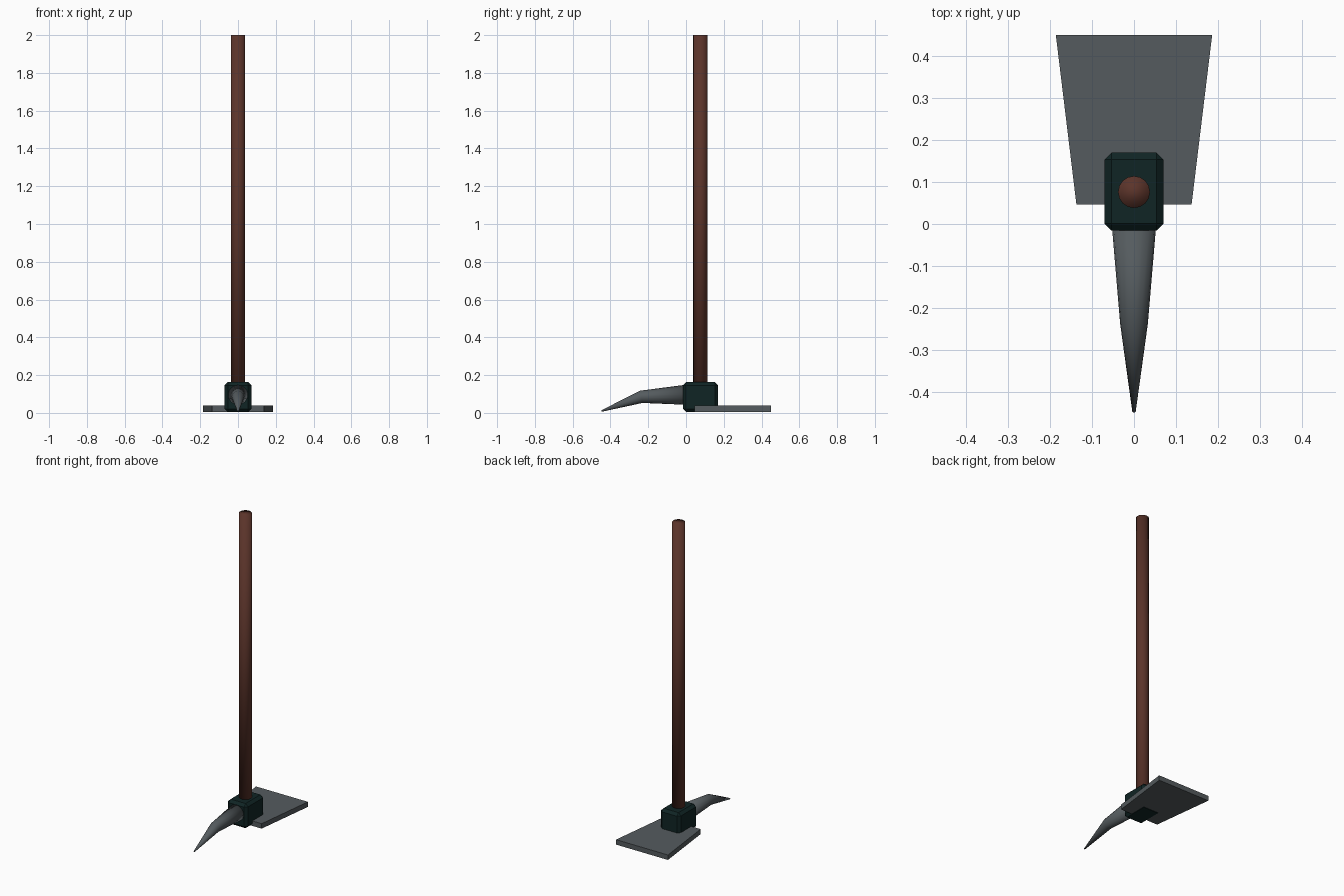
import bpy, bmesh, math
from mathutils import Vector

if "Cube" in bpy.data.objects:
    bpy.data.objects.remove(bpy.data.objects["Cube"])


def material(name, rgb):
    m = bpy.data.materials.new(name)
    m.diffuse_color = (*rgb, 1)
    m.use_nodes = True
    m.node_tree.nodes["Principled BSDF"].inputs["Base Color"].default_value = m.diffuse_color
    return m


wood = material("dark wood", (0.105, 0.034, 0.023))
steel = material("grey steel", (0.09, 0.105, 0.113))
iron = material("dark green iron", (0.005, 0.018, 0.018))


def finish(bm, name, mat, smooth=False):
    bmesh.ops.recalc_face_normals(bm, faces=bm.faces)
    me = bpy.data.meshes.new(name)
    for f in bm.faces:
        f.smooth = smooth
    bm.to_mesh(me)
    bm.free()
    me.materials.append(mat)
    ob = bpy.data.objects.new(name, me)
    bpy.context.collection.objects.link(ob)
    return ob


def loft(rings, sides):
    """Tube through rings of (centre, radius, tangent)."""
    bm = bmesh.new()
    loops = []
    for centre, r, tangent in rings:
        t = Vector(tangent).normalized()
        u = Vector((1, 0, 0))
        v = t.cross(u)
        angles = [2 * math.pi * i / sides for i in range(sides)]
        loops.append([bm.verts.new(Vector(centre) + r * (math.cos(a) * u + math.sin(a) * v))
                      for a in angles])
    for a, b in zip(loops, loops[1:]):
        for i in range(sides):
            j = (i + 1) % sides
            bm.faces.new((a[i], a[j], b[j], b[i]))
    bm.faces.new(loops[0])
    bm.faces.new(loops[-1])
    return bm


# Handle
up = (0, 0, 1)
finish(loft([((0, 0.076, 0.06), 0.038, up), ((0, 0.076, 2.0), 0.038, up)], 16),
       "handle", wood, True)

# Chamfered socket block
bm = bmesh.new()
bmesh.ops.create_cube(bm, size=1)
bmesh.ops.scale(bm, vec=(0.141, 0.186, 0.159), verts=bm.verts)
bmesh.ops.translate(bm, vec=(0, 0.077, 0.0835), verts=bm.verts)
bmesh.ops.bevel(bm, geom=bm.edges[:], offset=0.017, segments=1, affect='EDGES')
finish(bm, "socket_block", iron)

# Flared flat blade
bm = bmesh.new()
outline = [(-0.137, 0.046), (0.137, 0.046), (0.186, 0.45), (-0.186, 0.45)]
base = bm.faces.new([bm.verts.new((x, y, 0.006)) for x, y in outline])
top = bmesh.ops.extrude_face_region(bm, geom=[base])
bmesh.ops.translate(bm, vec=(0, 0, 0.032),
                    verts=[g for g in top["geom"] if isinstance(g, bmesh.types.BMVert)])
finish(bm, "flat_blade", steel)

# Curved pick spike
finish(loft([((0, 0.0, 0.096), 0.053, (0, -1, -0.03)),
             ((0, -0.237, 0.085), 0.033, (0, -1, -0.2)),
             ((0, -0.447, 0.010), 0.004, (0, -1, -0.4))], 16),
       "pick_spike", steel, True)
